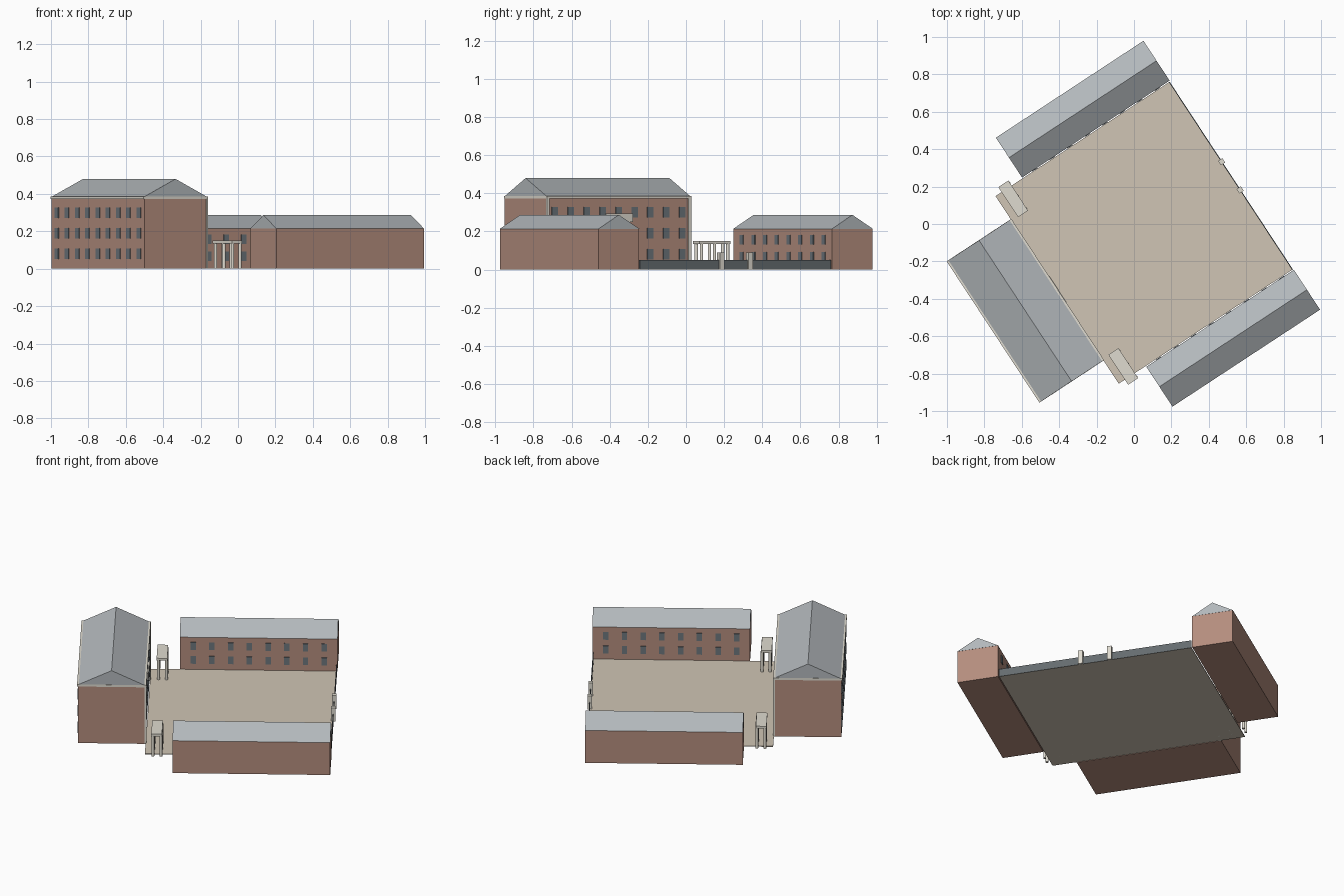
import bpy, bmesh, math
from mathutils import Matrix, Vector

if "Cube" in bpy.data.objects:
    bpy.data.objects.remove(bpy.data.objects["Cube"])

# The whole complex is laid out on u/v axes, then turned about z
ROT = Matrix.Rotation(math.atan2(0.549, 0.836), 4, 'Z')
VC = -0.069  # mirror line of the complex along v


def material(name, r, g, b):
    m = bpy.data.materials.new(name)
    m.diffuse_color = (r, g, b, 1)
    m.use_nodes = True
    m.node_tree.nodes["Principled BSDF"].inputs["Base Color"].default_value = m.diffuse_color
    return m


BRICK = material("brick", 0.46, 0.27, 0.21)
SLATE = material("slate", 0.45, 0.48, 0.50)
SAND = material("sand", 0.63, 0.56, 0.46)
GLASS = material("glass", 0.15, 0.18, 0.20)
STONE = material("stone", 0.74, 0.71, 0.63)
IRON = material("iron", 0.13, 0.15, 0.16)


def add_box(bm, u0, u1, v0, v1, z0, z1):
    size = Matrix.Diagonal((u1 - u0, v1 - v0, z1 - z0, 1))
    mid = Matrix.Translation(((u0 + u1) / 2, (v0 + v1) / 2, (z0 + z1) / 2))
    bmesh.ops.create_cube(bm, size=1, matrix=mid @ size)


def finish(name, bm, mat):
    bmesh.ops.transform(bm, matrix=ROT, verts=bm.verts)
    bmesh.ops.recalc_face_normals(bm, faces=bm.faces)
    me = bpy.data.meshes.new(name)
    bm.to_mesh(me)
    bm.free()
    me.materials.append(mat)
    ob = bpy.data.objects.new(name, me)
    bpy.context.collection.objects.link(ob)
    return ob


def boxes(name, mat, *dims):
    bm = bmesh.new()
    for d in dims:
        add_box(bm, *d)
    return finish(name, bm, mat)


def gable_roof(name, u0, u1, v0, v1, z0, z1, along_u):
    bm = bmesh.new()
    um, vm = (u0 + u1) / 2, (v0 + v1) / 2
    if along_u:
        tri, step = [(u0, v0, z0), (u0, v1, z0), (u0, vm, z1)], (u1 - u0, 0, 0)
    else:
        tri, step = [(u0, v0, z0), (u1, v0, z0), (um, v0, z1)], (0, v1 - v0, 0)
    face = bm.faces.new([bm.verts.new(p) for p in tri])
    new = bmesh.ops.extrude_face_region(bm, geom=[face], use_keep_orig=True)["geom"]
    bmesh.ops.translate(bm, vec=Vector(step),
                        verts=[g for g in new if isinstance(g, bmesh.types.BMVert)])
    return finish(name, bm, SLATE)


# Courtyard
boxes("courtyard", SAND, (-0.537, 0.576, -0.669, 0.531, 0, 0.005))

# Main block with cornice and corner strips
M0, M1 = VC - 0.451, VC + 0.451
boxes("main_walls", BRICK, (-0.941, -0.541, M0, M1, 0, 0.38))
boxes("main_cornice", STONE, (-0.947, -0.533, M0 - 0.001, M1 + 0.001, 0.373, 0.387))
gable_roof("main_roof", -0.936, -0.545, M0, M1, 0.387, 0.48, False)
boxes("main_corner_strips", STONE,
      (-0.545, -0.533, M0 - 0.001, M0 + 0.015, 0, 0.38),
      (-0.545, -0.533, M1 - 0.015, M1 + 0.001, 0, 0.38))
boxes("entrance_panel", STONE, (-0.543, -0.53, VC - 0.085, VC + 0.085, 0.25, 0.293))

# Main windows, nine by three on both long sides
for name, u in (("outer", -0.941), ("court", -0.541)):
    boxes("main_windows_" + name, GLASS,
          *[(u - 0.004, u + 0.004, VC + 0.1 * i - 0.019, VC + 0.1 * i + 0.019, z - 0.028, z + 0.028)
            for i in range(-4, 5) for z in (0.08, 0.19, 0.30)])

# Two mirrored wings and colonnades
for side, s in (("north", 1), ("south", -1)):
    a, b = sorted((VC + s * 0.606, VC + s * 0.859))
    inner = VC + s * 0.606
    boxes(side + "_wing_walls", BRICK, (-0.363, 0.579, a, b, 0, 0.214))
    gable_roof(side + "_wing_roof", -0.364, 0.58, a - 0.001, b + 0.001, 0.214, 0.287, True)
    boxes(side + "_wing_windows", GLASS,
          *[(u - 0.016, u + 0.016, inner - 0.004, inner + 0.004, z - 0.025, z + 0.025)
            for u in [0.108 + 0.112 * (i - 3.5) for i in range(8)] for z in (0.066, 0.157)])
    c, d = sorted((VC + s * 0.44, VC + s * 0.632))
    boxes(side + "_colonnade_beam", STONE, (-0.498, -0.434, c, d, 0.135, 0.15))
    bm = bmesh.new()
    for u in (-0.488, -0.44):
        for k in (0.455, 0.537, 0.62):
            bmesh.ops.create_cone(bm, cap_ends=True, segments=12, radius1=0.009, radius2=0.009,
                                  depth=0.137, matrix=Matrix.Translation((u, VC + s * k, 0.0685)))
    finish(side + "_colonnade_columns", bm, STONE)

# Front railing and gate posts
boxes("railing", IRON, (0.572, 0.577, -0.669, 0.531, 0, 0.05))
boxes("gate_posts", STONE,
      *[(0.561, 0.588, VC + k - 0.014, VC + k + 0.014, 0, 0.09) for k in (-0.09, 0.09)])
